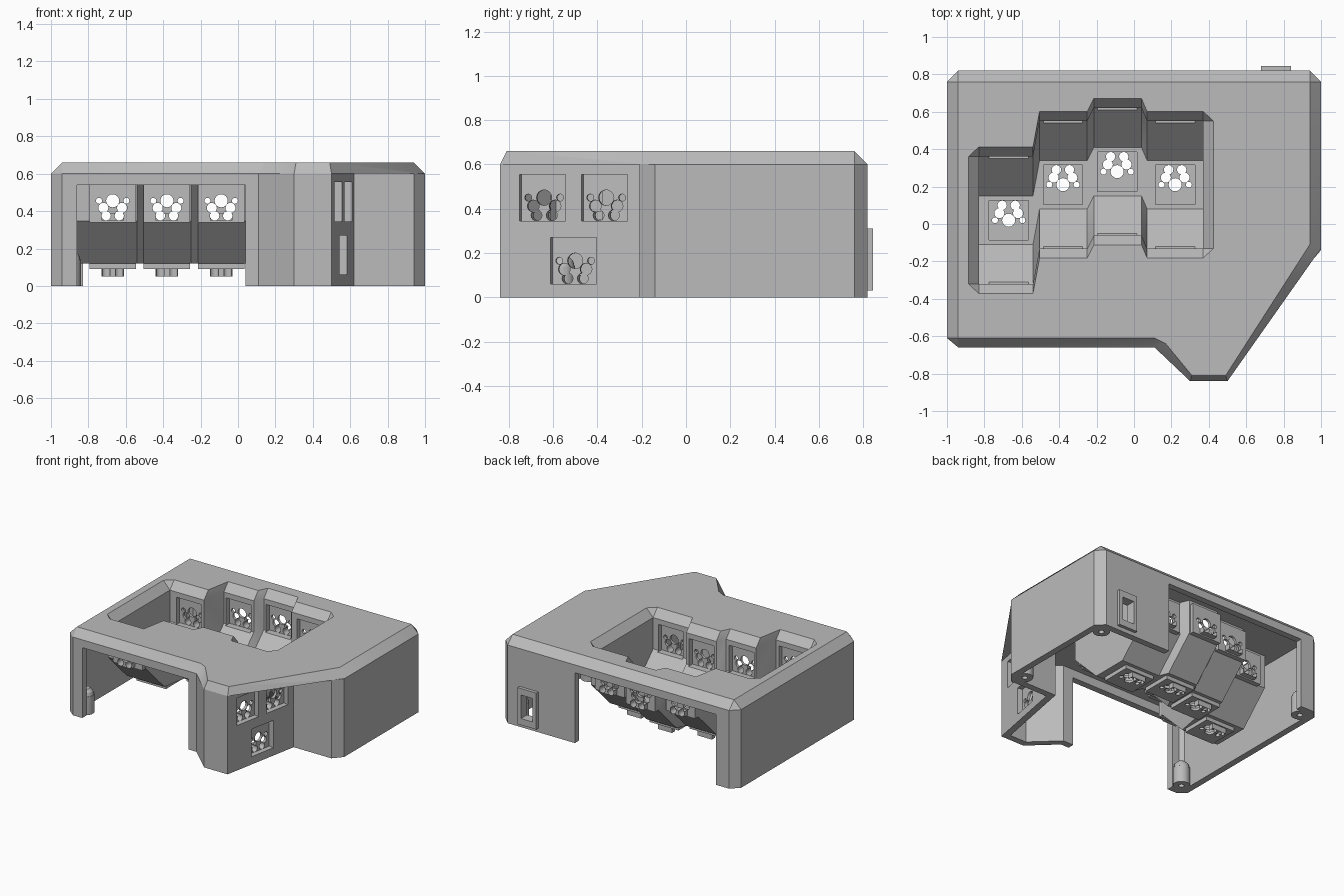
import bpy, bmesh, math
from mathutils import Vector

if "Cube" in bpy.data.objects:
    bpy.data.objects.remove(bpy.data.objects["Cube"], do_unlink=True)

grey = bpy.data.materials.new("plain grey")
grey.use_nodes = True
colour = (0.5, 0.5, 0.5, 1)
grey.diffuse_color = colour
grey.node_tree.nodes["Principled BSDF"].inputs["Base Color"].default_value = colour


# ---- helpers ----
def loft(bm, rings):
    """Closed solid through matching rings of points."""
    vs = [[bm.verts.new(p) for p in r] for r in rings]
    n = len(vs[0])
    for a, b in zip(vs, vs[1:]):
        for i in range(n):
            j = (i + 1) % n
            bm.faces.new((a[i], a[j], b[j], b[i]))
    bm.faces.new(vs[0][::-1])
    bm.faces.new(vs[-1])


def box(bm, x, y, z):
    loft(bm, [[(x[i], y[j], h) for i, j in ((0, 0), (1, 0), (1, 1), (0, 1))] for h in z])


def cylinder(bm, centre, axis, r, length, sides=16):
    u = axis.orthogonal().normalized()
    v = axis.cross(u)
    ring = [centre + r * (u * math.cos(t) + v * math.sin(t))
            for t in (math.tau * i / sides for i in range(sides))]
    loft(bm, [ring, [p + axis * length for p in ring]])


def flat(points, z):
    return [(x, y, z) for x, y in points]


def inset(points, d):
    """Move each edge of a counter-clockwise outline inwards by d."""
    out = []
    for i, p in enumerate(points):
        a, p, b = Vector(points[i - 1]), Vector(p), Vector(points[(i + 1) % len(points)])
        n1 = Vector((-(p - a).y, (p - a).x)).normalized()
        n2 = Vector((-(b - p).y, (b - p).x)).normalized()
        out.append(tuple(p + (n1 + n2) * d / (1 + n1.dot(n2))))
    return out


def make(name, bm):
    bmesh.ops.remove_doubles(bm, verts=bm.verts, dist=1e-5)
    bmesh.ops.connect_verts_nonplanar(bm, angle_limit=0.001, faces=bm.faces)
    bmesh.ops.recalc_face_normals(bm, faces=bm.faces)
    me = bpy.data.meshes.new(name)
    bm.to_mesh(me)
    bm.free()
    me.materials.append(grey)
    ob = bpy.data.objects.new(name, me)
    bpy.context.collection.objects.link(ob)
    return ob


def combine(target, bm, operation):
    """Add or cut a solid, then discard the helper."""
    tool = make("helper", bm)
    tool.hide_render = True
    mod = target.modifiers.new("bool", 'BOOLEAN')
    mod.operation, mod.object = operation, tool
    mod.solver, mod.use_self = 'EXACT', True
    bpy.context.view_layer.objects.active = target
    bpy.ops.object.modifier_apply(modifier=mod.name)
    bpy.data.objects.remove(tool, do_unlink=True)


# ---- top slab with chamfered rim ----
back = [(1, .76), (.94, .82), (-.94, .82), (-1, .76), (-1, -.61), (-.94, -.66)]
rim = back + [(.11, -.66), (.11, -.66), (.3, -.84), (.5, -.84), (1, -.13)]
top = [(.94, .76)] * 2 + [(-.94, .76)] * 2 + [(-.94, -.61)] * 2 + \
      [(.11, -.61), (.17, -.64), (.31, -.81), (.49, -.81), (.94, -.11)]
bm = bmesh.new()
loft(bm, [flat(rim, .6), flat(top, .66)])
case = make("case_shell", bm)

# ---- hollow walls with the notch beside the thumb block ----
walls = back + [(.11, -.66), (.3, -.84), (.5, -.84), (.62, -.21), (.94, -.21), (1, -.14)]
bm = bmesh.new()
loft(bm, [flat(walls, 0), flat(walls, .6)])
combine(case, bm, 'UNION')
bm = bmesh.new()
inner = inset(walls, .05)
loft(bm, [flat(inner, -.1), flat(inner, .605)])
combine(case, bm, 'DIFFERENCE')

# ---- front and back openings ----
bm = bmesh.new()
box(bm, (-.86, .04), (-.75, -.6), (-.2, .54))
box(bm, (-.83, .37), (.75, .9), (-.2, .54))
combine(case, bm, 'DIFFERENCE')

# ---- corner screw posts and socket frame ----
UP = Vector((0, 0, 1))
posts = [(-.9, -.56), (-.9, .72), (.9, .72), (.9, -.11)]
bm = bmesh.new()
for x, y in posts:
    cylinder(bm, Vector((x, y, 0)), UP, .06, .14, 20)
    loft(bm, [[(x + r * math.cos(math.tau * i / 20), y + r * math.sin(math.tau * i / 20), z)
               for i in range(20)] for r, z in ((.06, .13), (.05, .165), (.03, .185))])
box(bm, (.68, .84), (.8, .845), (.03, .31))
combine(case, bm, 'UNION')
bm = bmesh.new()
for x, y in posts:
    cylinder(bm, Vector((x, y, -.05)), UP, .02, .15, 12)
box(bm, (.71, .81), (.7, .9), (.08, .26))
combine(case, bm, 'DIFFERENCE')

# ---- finger wells: one section swept sideways, stepping front to back ----
stations = [(-.83, 0), (-.54, 0), (-.505, .19), (-.25, .19),
            (-.215, .26), (.04, .26), (.07, .19), (.37, .19)]
outer = [(-.35, .63), (-.35, .348), (-.122, .12), (.162, .12), (.39, .348), (.39, .63)]
hollow = [(-.38, .67), (-.32, .6), (-.32, .36), (-.11, .15),
          (.15, .15), (.36, .36), (.36, .6), (.42, .67)]


def well(section, grow):
    bm = bmesh.new()
    xs = [x for x, s in stations]
    xs[0] -= grow
    xs[-1] += grow
    loft(bm, [[(x, y + s, z) for y, z in section] for x, (_, s) in zip(xs, stations)])
    return bm


# ---- switch pockets: (centre, pattern direction, depth direction) ----
keys = []
for x, s in ((-.67, 0), (-.38, .19), (-.09, .26), (.22, .19)):
    keys += [((x, .02 + s, .15), (0, 1, 0), (0, 0, -1)),
             ((x, -.32 + s, .455), (0, 0, -1), (0, -1, 0)),
             ((x, .36 + s, .455), (0, 0, -1), (0, 1, 0))]
for y, z in ((-.648, .45), (-.368, .45), (-.508, .165)):
    keys.append(((.5 + (y + .84) * .12 / .63, y, z), (0, 0, -1), (-.63, .12, 0)))
holes = [(0, 0, .035)] + [(m * u, v, r) for m in (-1, 1) for u, v, r in
                          ((.05, .038, .027), (.035, .08, .025), (.073, 0, .016))]


def key_box(bm, key, u, v, w):
    c, dv, dw = (Vector(k) for k in key)
    dw.normalize()
    du = dv.cross(dw)
    loft(bm, [[c + du * u[i] + dv * v[j] + dw * d for i, j in ((0, 0), (1, 0), (1, 1), (0, 1))]
              for d in w])


combine(case, well(outer, .03), 'UNION')
bm = bmesh.new()
for k in keys:
    key_box(bm, k, (-.124, .124), (-.115, .115), (.012, .06))
    key_box(bm, k, (-.06, .06), (.065, .105), (.045, .1))
combine(case, bm, 'UNION')
combine(case, well(hollow, 0), 'DIFFERENCE')

# ---- chamfers at the two ends of the wells ----
for x, s, d in ((-.83, 0, -1), (.37, .19, 1)):
    bm = bmesh.new()
    for px, y, z in ((x, 0, .6), (x, .06, .67), (x + d * .065, 0, .67)):
        bm.verts.new((px, s - .32 - y, z))
        bm.verts.new((px, s + .36 + y, z))
    bmesh.ops.convex_hull(bm, input=bm.verts)
    combine(case, bm, 'DIFFERENCE')

# ---- pocket recesses, then the contact holes ----
bm = bmesh.new()
for k in keys:
    key_box(bm, k, (-.105, .105), (-.105, .105), (-.015, .04))
combine(case, bm, 'DIFFERENCE')
bm = bmesh.new()
for c, dv, dw in keys:
    c, dv, dw = Vector(c), Vector(dv), Vector(dw).normalized()
    du = dv.cross(dw)
    for u, v, r in holes:
        cylinder(bm, c + du * u + dv * v + dw * .03, dw, r, .085)
combine(case, bm, 'DIFFERENCE')

bpy.ops.object.select_all(action='DESELECT')
case.select_set(True)
bpy.context.view_layer.objects.active = case
bpy.ops.object.shade_smooth_by_angle(angle=math.radians(25))
